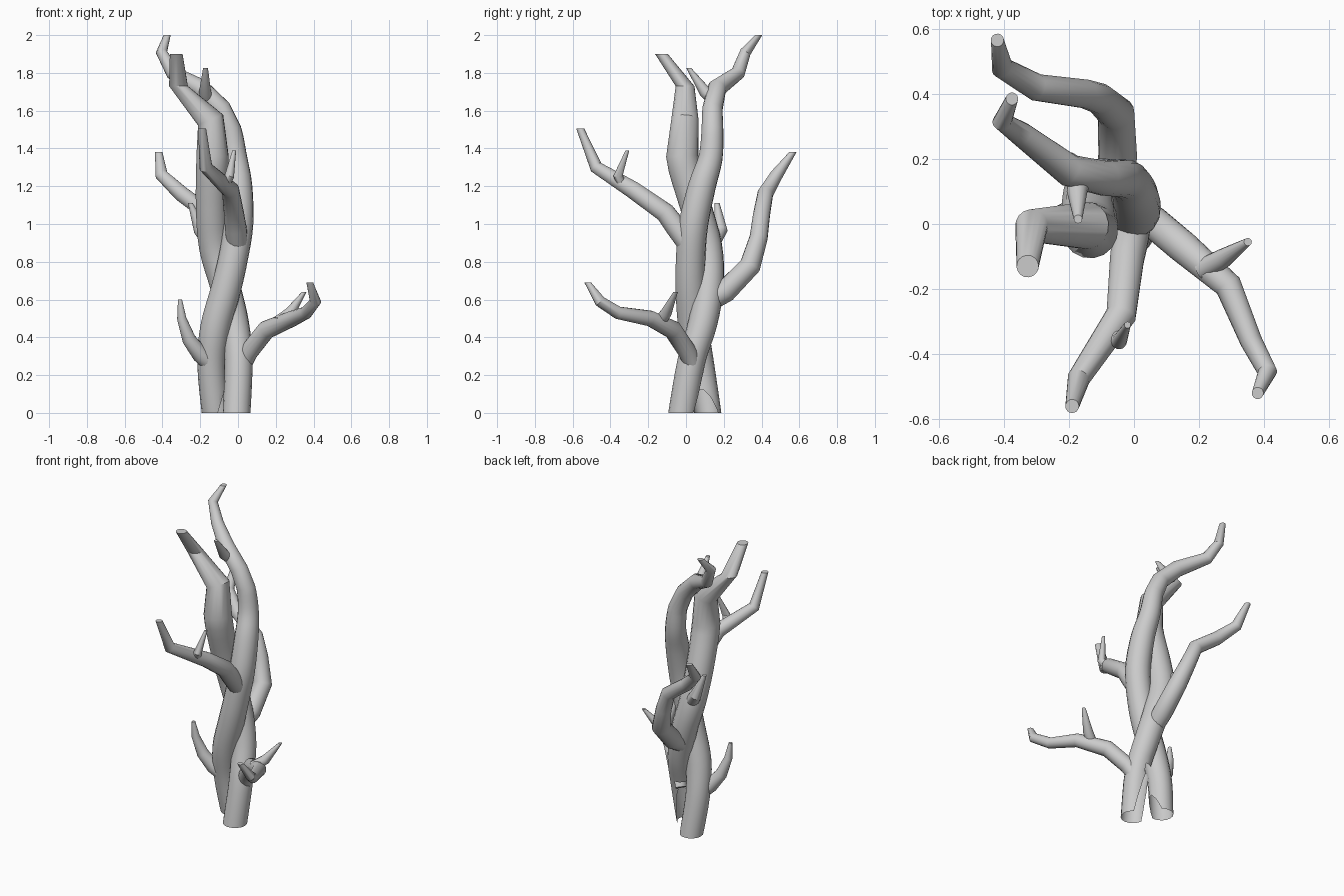
import bpy, bmesh, math
from mathutils import Vector

if "Cube" in bpy.data.objects:
    bpy.data.objects.remove(bpy.data.objects["Cube"])

SIDES = 16
UP = Vector((0, 0, 1))


def smooth_path(pts, steps=4, until=99):
    """Catmull-Rom resampling of (x, y, z, r) points; stays angular after index `until`."""
    p = [Vector(q) for q in pts]
    out = []
    for i in range(len(p) - 1):
        a, b, c, d = p[max(i - 1, 0)], p[i], p[i + 1], p[min(i + 2, len(p) - 1)]
        for s in range(steps if i < until else 1):
            t = s / steps
            out.append(0.5 * (2 * b + (c - a) * t + (2 * a - 5 * b + 4 * c - d) * t**2
                              + (3 * b - a - 3 * c + d) * t**3))
    return out + [p[-1]]


def limb(name, pts, ground=None, level=1):
    """Tapered tube through (x, y, z, r) points; the last `level` rings are horizontal.
    ground: direction of the side left open at the foot of a trunk."""
    pos = [Vector(p[:3]) for p in pts]
    bm = bmesh.new()
    rings, tan, side = [], None, None
    for i, c in enumerate(pos):
        before = (c - pos[i - 1]).normalized() if i else Vector()
        after = (pos[i + 1] - c).normalized() if i < len(pos) - 1 else Vector()
        new = (before + after).normalized()
        if i >= len(pos) - level or (ground and i == 0):
            new = UP
        if side is None:
            side = new.orthogonal().normalized()
        else:
            side = tan.rotation_difference(new) @ side
        tan = new
        other = tan.cross(side)
        ring = []
        for k in range(SIDES):
            a = 2 * math.pi * k / SIDES
            ring.append(bm.verts.new(c + pts[i][3] * (math.cos(a) * side + math.sin(a) * other)))
        rings.append(ring)
    for lo, hi in zip(rings, rings[1:]):
        for k in range(SIDES):
            n = (k + 1) % SIDES
            bm.faces.new((lo[k], lo[n], hi[n], hi[k]))
    bm.faces.new(rings[-1])
    if ground:
        # arched opening where the two trunks meet at the ground
        d = Vector(ground).normalized()
        low = [f for f in bm.faces if f.calc_center_median().z < 0.26]
        geom = low + list({e for f in low for e in f.edges}) + list({v for f in low for v in f.verts})
        bmesh.ops.bisect_plane(bm, geom=geom, plane_co=pos[0] + d * 0.03,
                               plane_no=d * 3.5 - UP, clear_outer=True)
    else:
        bm.faces.new(rings[0][::-1])
    me = bpy.data.meshes.new(name)
    bm.to_mesh(me)
    bm.free()
    ob = bpy.data.objects.new(name, me)
    bpy.context.collection.objects.link(ob)
    bpy.context.view_layer.objects.active = ob
    ob.select_set(True)
    bpy.ops.object.shade_smooth_by_angle(angle=math.radians(35))
    ob.select_set(False)


# Two trunks twisting around each other, open at the ground
limb("trunk_left", smooth_path([
    (-.12, .115, 0, .072), (-.14, .075, .25, .075), (-.12, .04, .45, .08), (-.065, .025, .65, .08),
    (-.025, .025, .82, .078), (.003, .04, 1.0, .078), (.003, .085, 1.2, .073), (-.015, .13, 1.35, .064),
    (-.04, .14, 1.5, .058), (-.09, .14, 1.61, .054), (-.2, .165, 1.72, .05), (-.345, .275, 1.8, .038),
    (-.405, .315, 1.91, .03), (-.375, .385, 2.0, .019)], until=8), (1, -.25, 0))
limb("trunk_right", smooth_path([
    (-.008, -.02, 0, .074), (.003, .03, .28, .074), (-.02, .09, .48, .077), (-.07, .12, .68, .08),
    (-.125, .11, .88, .082), (-.14, .05, 1.1, .084), (-.135, -.02, 1.36, .086), (-.145, -.005, 1.55, .073),
    (-.315, -.005, 1.73, .05), (-.327, -.13, 1.9, .034)], until=6), (-.5, .85, 0), 2)

# Main branches
limb("branch_low_right", [
    (.02, .04, .24, .045), (.055, .01, .32, .05), (.15, -.07, .44, .05), (.29, -.19, .50, .042),
    (.36, -.36, .53, .034), (.41, -.455, .59, .03), (.38, -.52, .69, .018)])
limb("branch_low_left", [
    (-.13, .06, .25, .047), (-.2, .025, .31, .045), (-.26, .0, .39, .037), (-.298, -.02, .5, .025),
    (-.307, -.03, .6, .011)])
limb("branch_back", [
    (-.06, .12, .59, .056), (-.05, .21, .645, .06), (-.055, .34, .78, .057), (-.105, .385, .93, .048),
    (-.15, .4, 1.05, .045), (-.3, .42, 1.16, .042), (-.405, .48, 1.26, .034), (-.42, .565, 1.38, .02)])
limb("branch_front", [
    (.0, .03, .87, .057), (-.012, -.05, .98, .057), (-.022, -.11, 1.06, .053), (-.04, -.28, 1.18, .047),
    (-.17, -.475, 1.3, .035), (-.19, -.56, 1.505, .021)])

# Small twigs
limb("twig_low_right", [(.21, -.14, .48, .034), (.275, -.105, .53, .03), (.35, -.055, .64, .012)])
limb("twig_middle_left", [(-.12, .12, .87, .045), (-.2, .185, .97, .036), (-.252, .165, 1.11, .013)])
limb("twig_front", [(-.075, -.33, 1.2, .028), (-.045, -.36, 1.255, .025), (-.02, -.31, 1.39, .01)])
limb("twig_top", [(-.16, .16, 1.65, .035), (-.175, .1, 1.7, .032), (-.172, .015, 1.825, .013)])
